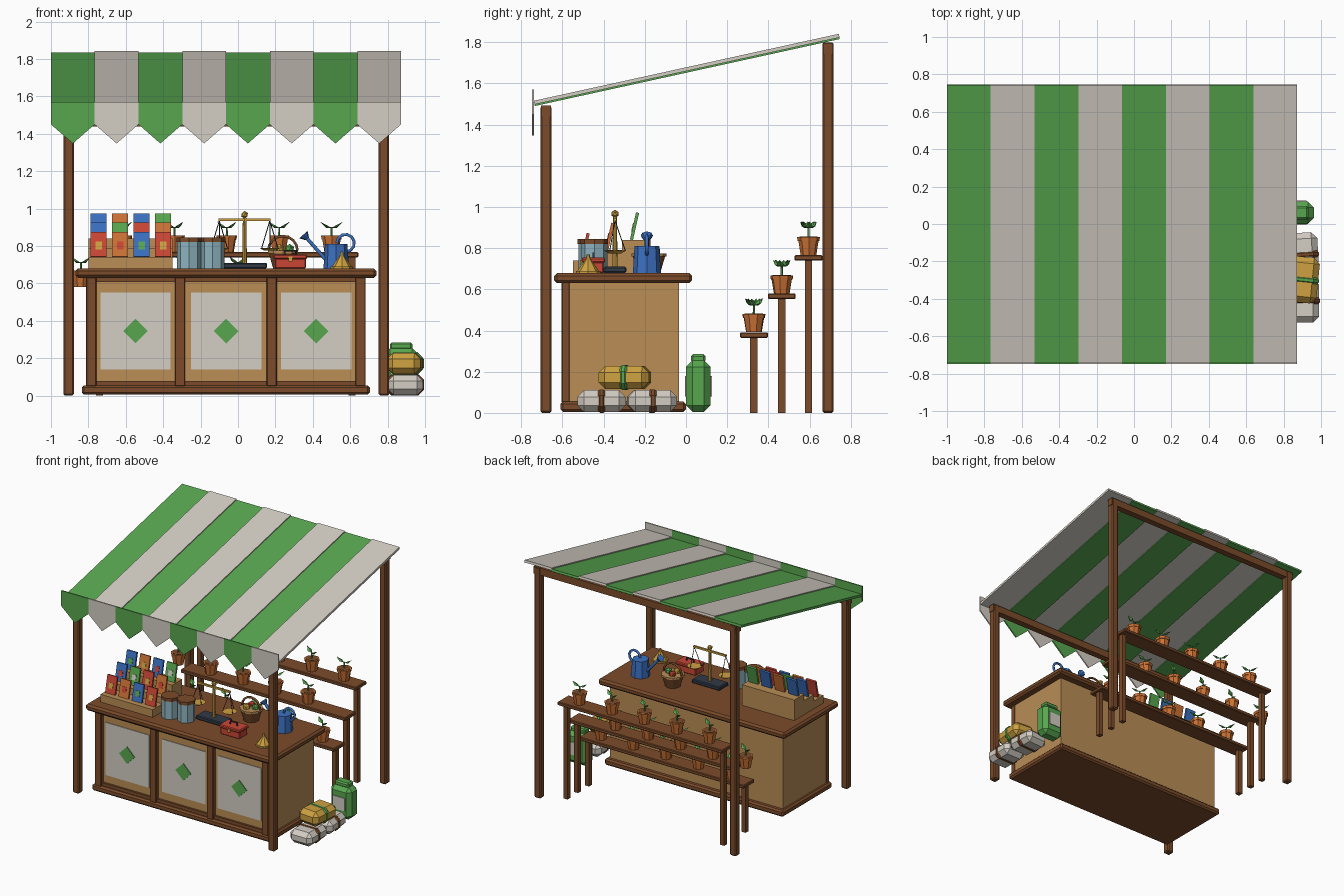
import bpy, bmesh, random
from math import pi, sin, cos, atan2, hypot
from mathutils import Matrix, Vector

random.seed(4)
if "Cube" in bpy.data.objects:
    bpy.data.objects.remove(bpy.data.objects["Cube"])


def material(name, code):
    rgb = [(int(code[i:i + 2], 16) / 255) ** 2.2 for i in (0, 2, 4)]
    m = bpy.data.materials.new(name)
    m.use_nodes = True
    m.diffuse_color = (*rgb, 1)
    m.node_tree.nodes["Principled BSDF"].inputs["Base Color"].default_value = (*rgb, 1)
    return m


GREEN = material("leaf green", "58A550")
CREAM = material("cream cloth", "D2CCC2")
WOOD = material("brown wood", "7A4C2E")
TAN = material("tan wood", "B88C56")
CLAY = material("terracotta", "CB7238")
BLUE = material("blue", "3E70C0")
RED = material("red", "C84838")
GOLD = material("gold", "CDA043")
SLATE = material("dark slate", "343C48")
GLASS = material("pale blue glass", "8DB2BE")


def add(name, bm, mat, matrix=Matrix()):
    mesh = bpy.data.meshes.new(name)
    bmesh.ops.recalc_face_normals(bm, faces=bm.faces)
    bm.to_mesh(mesh)
    bm.free()
    mesh.materials.append(mat)
    ob = bpy.data.objects.new(name, mesh)
    ob.matrix_world = matrix
    bpy.context.collection.objects.link(ob)
    return ob


def box(name, centre, size, mat, bevel=0, turn=0, tilt=0):
    bm = bmesh.new()
    bmesh.ops.create_cube(bm, size=1)
    bmesh.ops.scale(bm, vec=size, verts=bm.verts)
    if bevel:
        bmesh.ops.bevel(bm, geom=bm.edges[:], offset=bevel, segments=1, affect='EDGES')
    spin = Matrix.Rotation(turn, 4, 'Z') @ Matrix.Rotation(tilt, 4, 'X')
    return add(name, bm, mat, Matrix.Translation(centre) @ spin)


def drum(name, base, r1, r2, h, mat, sides=8):
    bm = bmesh.new()
    bmesh.ops.create_cone(bm, cap_ends=True, segments=sides, radius1=r1, radius2=r2, depth=h)
    return add(name, bm, mat, Matrix.Translation(Vector(base) + Vector((0, 0, h / 2))))


def tube(name, points, radius, mat):
    cu = bpy.data.curves.new(name, 'CURVE')
    cu.dimensions, cu.bevel_depth, cu.bevel_resolution = '3D', radius, 1
    cu.use_fill_caps = True
    sp = cu.splines.new('POLY')
    sp.points.add(len(points) - 1)
    for p, co in zip(sp.points, points):
        p.co = (*co, 1)
    helper = bpy.data.objects.new(name, cu)
    mesh = bpy.data.meshes.new_from_object(helper)
    bpy.data.objects.remove(helper)
    mesh.materials.clear()
    mesh.materials.append(mat)
    ob = bpy.data.objects.new(name, mesh)
    bpy.context.collection.objects.link(ob)
    return ob


def arc(centre, r, start, end, steps=8):
    x, y, z = centre
    turns = [start + (end - start) * i / steps for i in range(steps + 1)]
    return [(x + r * cos(a), y, z + r * sin(a)) for a in turns]


def plate(name, outline, y, thick, mat):
    bm = bmesh.new()
    face = bm.faces.new([bm.verts.new((x, y, z)) for x, z in outline])
    out = bmesh.ops.extrude_face_region(bm, geom=[face])["geom"]
    bmesh.ops.translate(bm, vec=(0, thick, 0), verts=[v for v in out if isinstance(v, bmesh.types.BMVert)])
    return add(name, bm, mat)


# Posts and cross beams
for x in (-0.905, 0.78):
    box("front_post", (x, -0.68, 0.745), (0.055, 0.055, 1.49), WOOD, 0.008)
    box("rear_post", (x, 0.69, 0.9), (0.055, 0.055, 1.8), WOOD, 0.008)
for name, y, z in (("front_beam", -0.68, 1.465), ("rear_beam", 0.69, 1.77)):
    box(name, (-0.063, y, z), (1.75, 0.05, 0.055), WOOD)

# Striped awning with pointed valance
W = 1.872 / 8
slope = atan2(0.325, 1.48)
for i in range(8):
    mat = (GREEN, CREAM)[i % 2]
    x = -1 + W * (i + 0.5)
    box("awning_stripe", (x, 0.004, 1.662 + 0.008 * (i % 2)), (W, hypot(0.325, 1.48), 0.018), mat, 0, 0, slope)
    h = W / 2
    plate("valance_flap", [(x - h, 1.57), (x + h, 1.57), (x + h, 1.45), (x, 1.348), (x - h, 1.45)], -0.748, 0.01, mat)

# Counter
box("counter_plinth", (-0.065, -0.305, 0.03), (1.54, 0.61, 0.05), WOOD, 0.012)
box("counter_body", (-0.065, -0.305, 0.345), (1.49, 0.54, 0.6), TAN)
box("counter_top", (-0.065, -0.305, 0.655), (1.61, 0.67, 0.05), WOOD, 0.014)
for z in (0.066, 0.62):
    box("front_rail", (-0.065, -0.578, z), (1.48, 0.025, 0.026), WOOD)
for x in (-0.785, -0.31, 0.18, 0.655):
    box("front_stile", (x, -0.585, 0.345), (0.055, 0.04, 0.59), WOOD, 0.004)
for x in (-0.548, -0.063, 0.418):
    box("front_panel", (x, -0.576, 0.345), (0.375, 0.008, 0.41), CREAM)
    d = 0.066
    plate("panel_diamond", [(x - d, 0.345), (x, 0.345 + d), (x + d, 0.345), (x, 0.345 - d)], -0.586, 0.008, GREEN)

# Potted seedling, built once and copied
pot = [drum("pot", (0, 0, 0), 0.038, 0.052, 0.085, CLAY), drum("pot_rim", (0, 0, 0.068), 0.053, 0.056, 0.02, CLAY),
       drum("pot_soil", (0, 0, 0.086), 0.045, 0.045, 0.004, WOOD), drum("plant_stem", (0, 0, 0.088), 0.006, 0.005, 0.047, GREEN, 5)]
bm = bmesh.new()
for s in (-1, 1):
    ring = [(0, 0, 0.13), (0.03 * s, 0.019, 0.14), (0.062 * s, 0, 0.163), (0.03 * s, -0.019, 0.14)]
    vs = [bm.verts.new(p) for p in ring]
    low, high = (bm.verts.new((0.03 * s, 0, z)) for z in (0.13, 0.147))
    for k in range(4):
        bm.faces.new((vs[k], vs[k - 1], low))
        bm.faces.new((vs[k - 1], vs[k], high))
pot.append(add("plant_leaves", bm, GREEN))

# Stepped plant shelves
for y, z, shift in ((0.33, 0.392, 0), (0.465, 0.58, -0.22), (0.595, 0.767, 0)):
    box("plant_shelf", (-0.065, y, z - 0.014), (1.42, 0.135, 0.027), WOOD, 0.005)
    for x in (-0.74, 0.61):
        box("shelf_leg", (x, y, z / 2 - 0.013), (0.036, 0.036, z - 0.026), WOOD)
    for i in range(5):
        place = Matrix.Translation((0.5 - 0.28 * i + shift, y, z)) @ Matrix.Rotation(random.uniform(-0.9, 0.9), 4, 'Z')
        for part in pot:
            copy = part.copy()
            copy.matrix_world = place @ part.matrix_world
            bpy.context.collection.objects.link(copy)
for part in pot:
    bpy.data.objects.remove(part)

# Stepped seed display with packets
rows = ((RED, CLAY, BLUE, RED), (BLUE, GREEN, RED, CLAY), (BLUE, CLAY, BLUE, GREEN))
for r, row in enumerate(rows):
    top = 0.74 + 0.05 * r
    y = -0.49 + 0.12 * r
    box("display_step", (-0.575, y, (0.68 + top) / 2), (0.45, 0.12, top - 0.68), TAN)
    for c, mat in enumerate(row):
        x = -0.745 + 0.115 * c
        spot = Vector((x, y, top + 0.067))
        box("seed_packet", spot, (0.085, 0.015, 0.135), mat, 0, 0, -0.22)
        label = (GOLD, RED, GREEN)[(r + c) % 3]
        if label == mat:
            label = CREAM
        box("packet_label", spot + Vector((0, -0.009, -0.005)), (0.034, 0.006, 0.042), label, 0, 0, -0.22)

# Glass jars
for x, y in ((-0.262, -0.46), (-0.135, -0.445)):
    drum("jar", (x, y, 0.68), 0.063, 0.063, 0.14, GLASS)
    drum("jar_lid", (x, y, 0.82), 0.067, 0.067, 0.025, WOOD)

# Balance scale
sx, sy = 0.035, -0.345
box("scale_base", (sx, sy, 0.695), (0.24, 0.11, 0.03), SLATE, 0.006)
drum("scale_column", (sx, sy, 0.71), 0.013, 0.009, 0.25, GOLD)
box("scale_beam", (sx, sy, 0.94), (0.28, 0.014, 0.014), GOLD)
bm = bmesh.new()
bmesh.ops.create_icosphere(bm, subdivisions=1, radius=0.02)
add("scale_knob", bm, GOLD, Matrix.Translation((sx, sy, 0.967)))
for x in (sx - 0.135, sx + 0.135):
    drum("scale_pan", (x, sy, 0.775), 0.03, 0.055, 0.014, GOLD)
    for k in range(3):
        a = pi / 2 + k * 2 * pi / 3
        tube("pan_cord", [(x, sy, 0.935), (x + 0.05 * cos(a), sy + 0.05 * sin(a), 0.789)], 0.0025, SLATE)

# Red toolbox
box("toolbox", (0.28, -0.45, 0.707), (0.165, 0.1, 0.054), RED, 0.005)
box("toolbox_lid", (0.28, -0.45, 0.742), (0.18, 0.115, 0.024), RED, 0.006)
tube("toolbox_handle", [(0.25, -0.45, 0.75), (0.25, -0.45, 0.775), (0.31, -0.45, 0.775), (0.31, -0.45, 0.75)], 0.006, SLATE)
box("toolbox_latch", (0.28, -0.51, 0.73), (0.022, 0.008, 0.025), GOLD)

# Basket of produce
drum("basket", (0.24, -0.18, 0.68), 0.055, 0.08, 0.085, WOOD, 10)
drum("basket_rim", (0.24, -0.18, 0.76), 0.085, 0.085, 0.015, TAN, 10)
tube("basket_handle", arc((0.24, -0.18, 0.775), 0.078, 0, pi), 0.008, WOOD)
for k, mat in enumerate((GREEN, RED, GOLD)):
    bm = bmesh.new()
    bmesh.ops.create_icosphere(bm, subdivisions=1, radius=0.028)
    a = k * 2 * pi / 3
    add("produce", bm, mat, Matrix.Translation((0.24 + 0.035 * cos(a), -0.18 + 0.035 * sin(a), 0.783)))

# Watering can
drum("can_body", (0.525, -0.19, 0.68), 0.068, 0.06, 0.13, BLUE)
tube("can_spout", [(0.48, -0.19, 0.715), (0.365, -0.19, 0.845)], 0.011, BLUE)
rose = drum("can_rose", (0, 0, 0), 0.012, 0.03, 0.03, BLUE)
rose.matrix_world = Matrix.Translation((0.36, -0.19, 0.85)) @ Matrix.Rotation(-0.75, 4, 'Y')
tube("can_handle", arc((0.575, -0.19, 0.815), 0.047, -pi / 2, pi), 0.009, BLUE)

# Brass bell
drum("bell_foot", (0.555, -0.475, 0.68), 0.06, 0.06, 0.01, GOLD)
drum("bell", (0.555, -0.475, 0.69), 0.052, 0.01, 0.06, GOLD)
drum("bell_button", (0.555, -0.475, 0.745), 0.012, 0.008, 0.025, GOLD, 6)


# Sacks beside the counter
def sack(name, centre, size, mat, band, turn=0):
    box(name, centre, size, mat, 0.032, turn)
    box(name + "_band", centre, (size[0] + 0.008, 0.075, size[2] + 0.008), band, 0.03, turn)


sack("lower_sack", (0.895, -0.41, 0.057), (0.19, 0.235, 0.106), CREAM, WOOD)
sack("lower_sack", (0.89, -0.165, 0.057), (0.19, 0.235, 0.106), CREAM, WOOD, 0.06)
sack("upper_sack", (0.895, -0.297, 0.172), (0.18, 0.245, 0.112), GOLD, GREEN, -0.1)
box("standing_sack", (0.872, 0.06, 0.13), (0.18, 0.12, 0.25), GREEN, 0.032)
box("standing_sack_top", (0.872, 0.06, 0.265), (0.12, 0.07, 0.04), GREEN, 0.01)
for y in (-0.003, 0.123):
    box("standing_sack_label", (0.872, y, 0.13), (0.1, 0.006, 0.1), CREAM)
